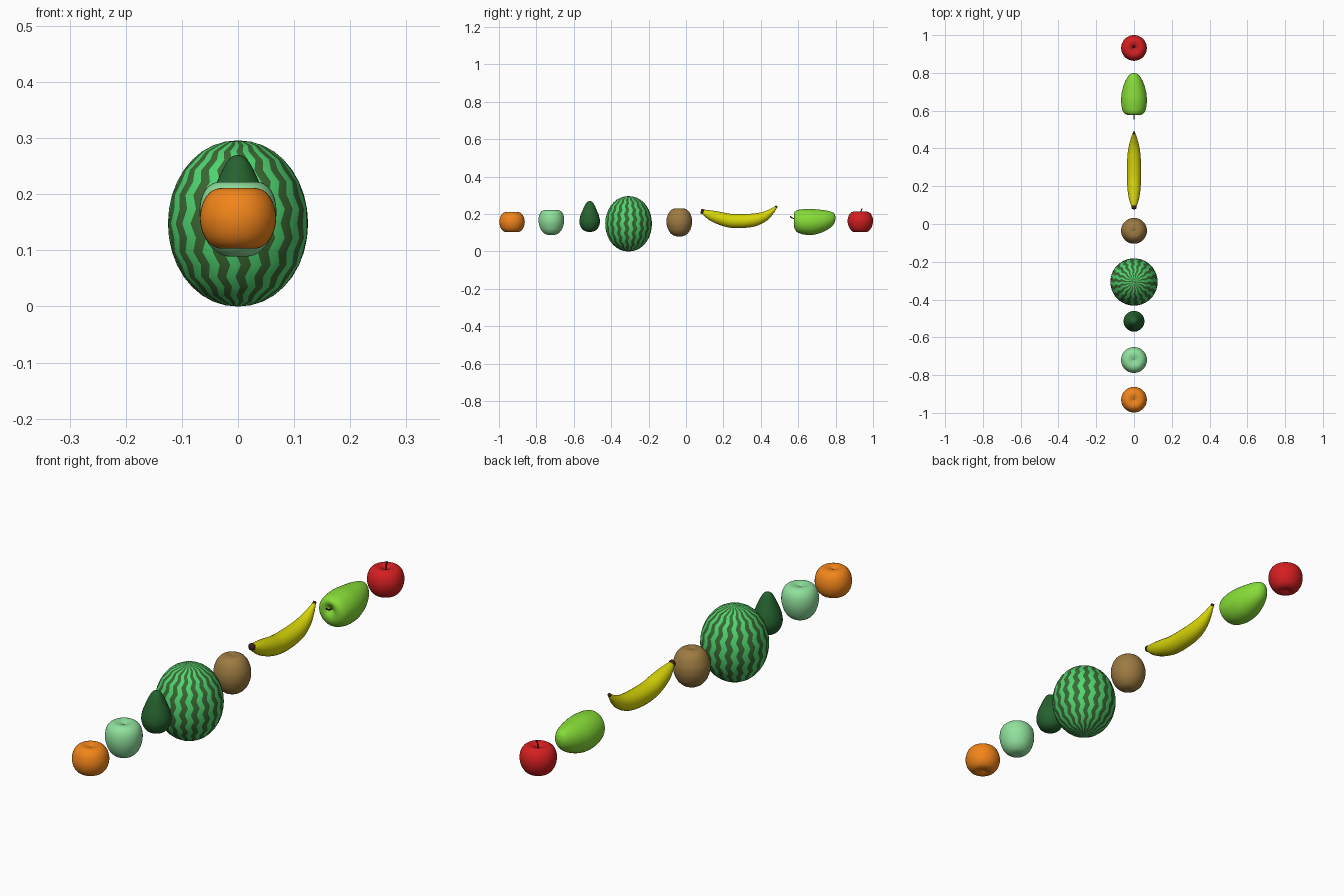
import bpy, bmesh
from math import sin, cos, pi
from mathutils import Vector

if "Cube" in bpy.data.objects:
    bpy.data.objects.remove(bpy.data.objects["Cube"])

X, Y, Z = Vector((1, 0, 0)), Vector((0, 1, 0)), Vector((0, 0, 1))


def material(name, rgb):
    m = bpy.data.materials.new(name)
    m.diffuse_color = (*[(c / 255) ** 2.2 for c in rgb], 1)
    m.use_nodes = True
    m.node_tree.nodes["Principled BSDF"].inputs["Base Color"].default_value = m.diffuse_color
    return m


def smooth_points(pts, n=4):
    """Catmull-Rom resampling of a list of equal length tuples."""
    p = [Vector(q) for q in pts]
    p = [2 * p[0] - p[1]] + p + [2 * p[-1] - p[-2]]
    out = []
    for a, b, c, d in zip(p, p[1:], p[2:], p[3:]):
        for k in range(n):
            t = k / n
            out.append(0.5 * (2 * b + (c - a) * t + (2 * a - 5 * b + 4 * c - d) * t * t
                              + (3 * b - a - 3 * c + d) * t ** 3))
    return out + [p[-2]]


def skin(name, rings, mats, pick=lambda ring, seg: 0):
    """Join rings of points into a closed smooth body."""
    bm = bmesh.new()
    vs = [[bm.verts.new(co) for co in ring] for ring in rings]
    n = len(vs[0])
    for k in range(len(vs) - 1):
        for i in range(n):
            j = (i + 1) % n
            f = bm.faces.new((vs[k][i], vs[k][j], vs[k + 1][j], vs[k + 1][i]))
            f.material_index = pick(k, i)
    bm.faces.new(vs[0]).material_index = pick(0, 0)
    bm.faces.new(vs[-1]).material_index = pick(len(vs) - 2, 0)
    bmesh.ops.recalc_face_normals(bm, faces=bm.faces)
    for f in bm.faces:
        f.smooth = True
    me = bpy.data.meshes.new(name)
    bm.to_mesh(me)
    bm.free()
    for m in mats:
        me.materials.append(m)
    ob = bpy.data.objects.new(name, me)
    bpy.context.collection.objects.link(ob)
    return ob


def ring(c, u, v, ru, rv, n=40, twist=0):
    return [c + u * (ru * cos(2 * pi * i / n + twist)) + v * (rv * sin(2 * pi * i / n + twist))
            for i in range(n)]


def round_fruit(name, y, profile, mat):
    """Lathe an (r, z) profile about the vertical axis at y."""
    rings = [ring(Vector((0, y, q[1])), X, Y, max(q[0], .0008), max(q[0], .0008))
             for q in smooth_points(profile)]
    return skin(name, rings, [mat])


def tube(name, path, mats, n=20, pick=lambda k, i: 0):
    """Sweep circles along (y, z, radius) stations in the x = 0 plane."""
    p = smooth_points(path)
    rings = []
    for k, q in enumerate(p):
        d = p[min(k + 1, len(p) - 1)] - p[max(k - 1, 0)]
        normal = Vector((0, -d[1], d[0])).normalized()
        rings.append(ring(Vector((0, q[0], q[1])), X, normal, q[2], q[2], n))
    return skin(name, rings, mats, pick)


brown = material("stem_brown", (62, 40, 28))

# Orange: squat, dimpled at both poles
round_fruit("orange", -.93, [
    (0, .111), (.012, .107), (.03, .103), (.048, .110), (.062, .129), (.068, .157),
    (.062, .186), (.048, .205), (.03, .211), (.012, .207), (0, .202)],
    material("orange_skin", (242, 132, 32)))

# Guava: a little wider toward the top
round_fruit("guava", -.72, [
    (0, .090), (.018, .089), (.037, .096), (.054, .114), (.065, .142), (.0685, .168),
    (.065, .194), (.054, .213), (.036, .222), (.014, .219), (0, .213)],
    material("guava_skin", (143, 224, 155)))

# Avocado: pointed top, full base
round_fruit("avocado", -.515, [
    (0, .105), (.02, .107), (.04, .119), (.052, .142), (.055, .163), (.050, .190),
    (.040, .216), (.028, .243), (.018, .260), (.009, .268), (0, .270)],
    material("avocado_skin", (42, 98, 50)))

# Watermelon: zigzag stripes made by twisting alternate rings
SEG, ROWS = 72, 18
melon_rings = []
for k in range(ROWS + 1):
    a = pi * k / ROWS
    r = max(.125 * sin(a) ** .96, .0008)
    melon_rings.append(ring(Vector((0, -.307, .148 - .148 * cos(a))), X, Y, r, r, SEG,
                            .045 * (-1) ** k))
skin("watermelon", melon_rings,
     [material("melon_light", (80, 212, 112)), material("melon_dark", (62, 104, 54))],
     lambda k, i: (i // 2) % 2)

# Kiwi
round_fruit("kiwi", -.036, [
    (0, .083), (.015, .081), (.036, .089), (.055, .109), (.066, .137), (.0685, .160),
    (.066, .182), (.055, .209), (.037, .226), (.015, .230), (0, .226)],
    material("kiwi_skin", (156, 122, 68)))

# Banana with dark tips
banana_path = [
    (.088, .214, .011), (.105, .206, .018), (.135, .193, .027), (.18, .178, .034),
    (.24, .164, .037), (.31, .163, .037), (.37, .170, .034), (.42, .188, .026),
    (.458, .215, .015), (.482, .239, .006)]
tube("banana", banana_path, [material("banana_skin", (214, 212, 16))])
tube("banana_blossom_end", [(.080, .218, .009), (.083, .217, .0125), (.090, .213, .0135),
                            (.094, .211, .012)], [brown])
tube("banana_tip", [(.477, .234, .0075), (.486, .243, .006)], [brown], 12)

# Pear lying on its side: stations of y, centre z, half width, half height
pear_stations = [
    (.594, .173, .001, .001), (.586, .173, .012, .012), (.578, .171, .026, .027),
    (.580, .167, .042, .044), (.595, .162, .058, .059), (.625, .159, .066, .067),
    (.66, .158, .068, .070), (.70, .159, .064, .066), (.745, .165, .051, .055),
    (.778, .172, .034, .040), (.794, .177, .019, .024), (.800, .178, .001, .001)]
skin("pear", [ring(Vector((0, q[0], q[1])), X, Z, max(q[2], .0008), max(q[3], .0008))
              for q in smooth_points(pear_stations)],
     [material("pear_skin", (134, 220, 58))])
tube("pear_stem", [(.596, .172, .0025), (.575, .176, .0025), (.556, .187, .0035)], [brown], 8)

# Apple with stem
round_fruit("apple", .932, [
    (0, .112), (.012, .107), (.03, .103), (.048, .112), (.062, .134), (.068, .160),
    (.065, .184), (.054, .204), (.036, .213), (.016, .208), (.006, .198), (0, .195)],
    material("apple_skin", (212, 36, 38)))
tube("apple_stem", [(.932, .194, .002), (.934, .212, .002), (.941, .230, .003)], [brown], 8)
